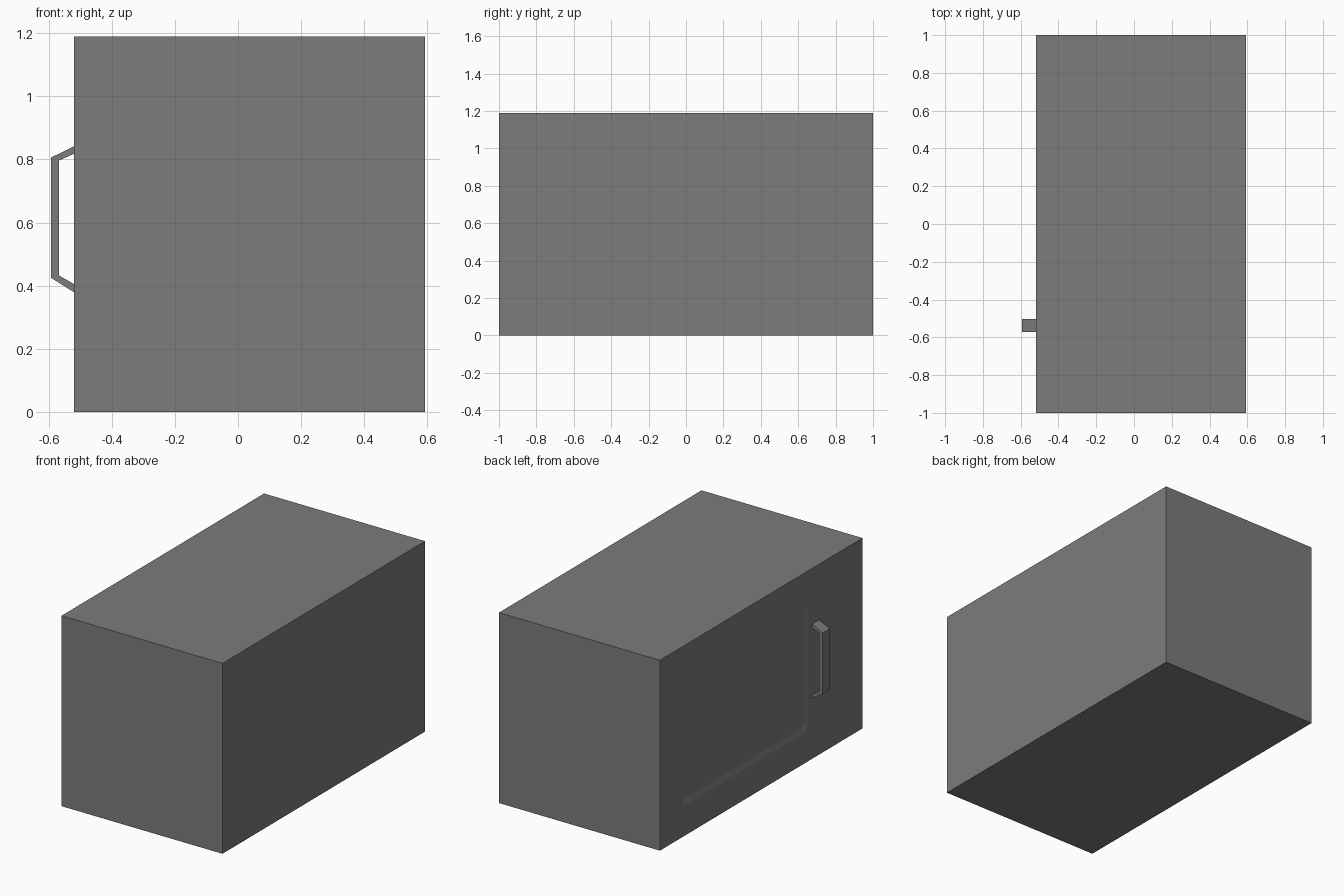
import bpy, bmesh

if "Cube" in bpy.data.objects:
    bpy.data.objects.remove(bpy.data.objects["Cube"])

X0, X1, H = -0.52, 0.593, 1.19


def material(name, value):
    m = bpy.data.materials.new(name)
    m.diffuse_color = (value, value, value, 1)
    m.use_nodes = True
    m.node_tree.nodes["Principled BSDF"].inputs["Base Color"].default_value = m.diffuse_color
    return m


grey = material("mid_grey", 0.2)


def finish(name, bm):
    bmesh.ops.recalc_face_normals(bm, faces=bm.faces)
    mesh = bpy.data.meshes.new(name)
    bm.to_mesh(mesh)
    bm.free()
    mesh.materials.append(grey)
    ob = bpy.data.objects.new(name, mesh)
    bpy.context.collection.objects.link(ob)
    return ob


def ring(bm, x, y0, y1, z0, z1, c):
    """Rectangle in the door plane with cut corners, two points per corner."""
    pts = [(y0, z0 + c), (y0 + c, z0), (y1 - c, z0), (y1, z0 + c),
           (y1, z1 - c), (y1 - c, z1), (y0 + c, z1), (y0, z1 - c)]
    return [bm.verts.new((x, y, z)) for y, z in pts]


# Oven body: box whose door side holds a shallow sloped window recess
bm = bmesh.new()
rect = [(-1, 0), (1, 0), (1, H), (-1, H)]
door = [bm.verts.new((X0, y, z)) for y, z in rect]
rear = [bm.verts.new((X1, y, z)) for y, z in rect]
bm.faces.new(rear)
outer = ring(bm, X0, -0.46, 0.81, 0.19, 1.0, 0.035)
inner = ring(bm, X0 + 0.008, -0.425, 0.775, 0.225, 0.965, 0.02)
for i in range(4):
    j = (i + 1) % 4
    bm.faces.new((door[i], door[j], rear[j], rear[i]))
    a, b, c = 2 * i, 2 * i + 1, (2 * i + 2) % 8
    bm.faces.new((door[i], outer[a], outer[b]))
    bm.faces.new((door[i], outer[b], outer[c], door[j]))
for i in range(8):
    j = (i + 1) % 8
    bm.faces.new((outer[i], outer[j], inner[j], inner[i]))
bm.faces.new(inner)
finish("oven_body", bm)

# Door handle: bent bar swept across its width
path_out = [(X0, 0.842), (-0.593, 0.806), (-0.593, 0.425), (X0, 0.379)]
path_in = [(X0, 0.818), (-0.567, 0.797), (-0.567, 0.432), (X0, 0.405)]
bm = bmesh.new()
rows = [[bm.verts.new((x, y, z)) for x, z in path]
        for path, y in ((path_out, -0.573), (path_out, -0.503),
                        (path_in, -0.503), (path_in, -0.573))]
for k in range(4):
    p, q = rows[k], rows[(k + 1) % 4]
    for i in range(3):
        bm.faces.new((p[i], p[i + 1], q[i + 1], q[i]))
for i in (0, 3):
    bm.faces.new([r[i] for r in rows])
finish("door_handle", bm)
